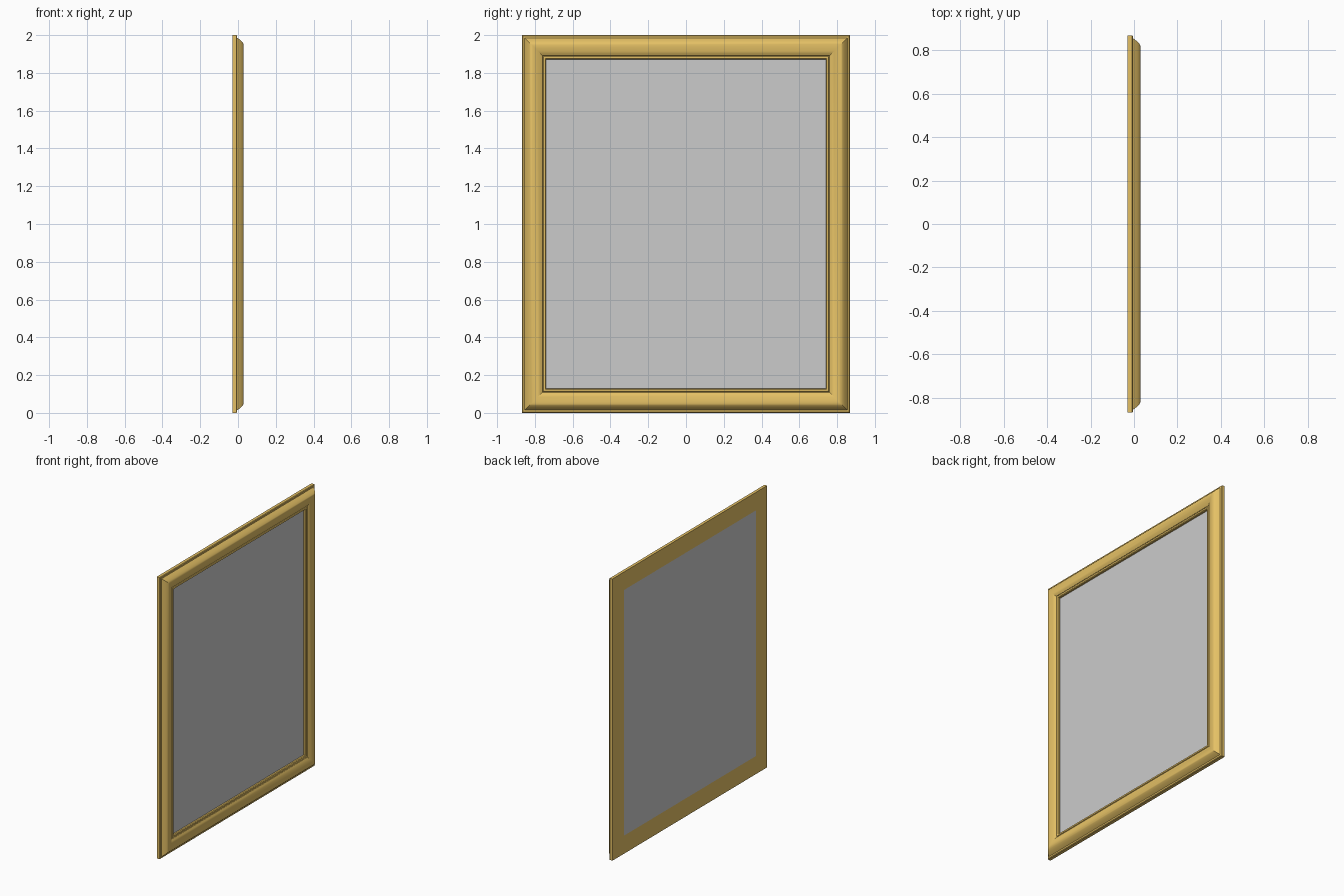
import bpy, bmesh, math

if "Cube" in bpy.data.objects:
    bpy.data.objects.remove(bpy.data.objects["Cube"])

W, H = 0.868, 2.0          # half width (y) and height (z)
RIM = 0.128                # width of the moulding

gold = bpy.data.materials.new("gold")
gold.diffuse_color = (0.78, 0.53, 0.13, 1)
gold.use_nodes = True
gold.node_tree.nodes["Principled BSDF"].inputs["Base Color"].default_value = gold.diffuse_color


def corners(inset):
    """Rectangle corners (y, z) inset from the outer edge."""
    return [(-W + inset, inset), (W - inset, inset),
            (W - inset, H - inset), (-W + inset, H - inset)]


def finish(bm, name):
    bmesh.ops.recalc_face_normals(bm, faces=bm.faces)
    me = bpy.data.meshes.new(name)
    bm.to_mesh(me)
    bm.free()
    ob = bpy.data.objects.new(name, me)
    bpy.context.collection.objects.link(ob)
    return ob


# Moulding profile: (inset from the outer edge, x depth)
profile = [(0, -0.03), (0, -0.009), (0.004, -0.005), (0.014, -0.004),
           (0.018, 0.002), (0.028, 0.015), (0.039, 0.025), (0.047, 0.029),
           (0.057, 0.030), (0.070, 0.028), (0.084, 0.024), (0.097, 0.018),
           (0.108, 0.012), (0.110, 0.008), (0.113, 0.013), (0.118, 0.015),
           (0.124, 0.013), (RIM, 0.008), (RIM, -0.03)]

# Mitred picture frame
bm = bmesh.new()
rings = [[bm.verts.new((x, y, z)) for y, z in corners(d)] for d, x in profile]
for i, a in enumerate(rings):
    b = rings[(i + 1) % len(rings)]
    for k in range(4):
        n = (k + 1) % 4
        bm.faces.new((a[k], a[n], b[n], b[k]))
frame = finish(bm, "frame_moulding")
frame.data.materials.append(gold)
bpy.context.view_layer.objects.active = frame
frame.select_set(True)
bpy.ops.object.shade_smooth_by_angle(angle=math.radians(30))

# Flat panel filling the opening, flush with the back
bm = bmesh.new()
back = [bm.verts.new((-0.03, y, z)) for y, z in corners(RIM)]
face = bm.faces.new(back)
grown = bmesh.ops.extrude_face_region(bm, geom=[face])["geom"]
bmesh.ops.translate(bm, vec=(0.027, 0, 0),
                    verts=[g for g in grown if isinstance(g, bmesh.types.BMVert)])
if len(bm.faces) == 5:     # keep the back closed
    bm.faces.new(back)
finish(bm, "picture_panel")
